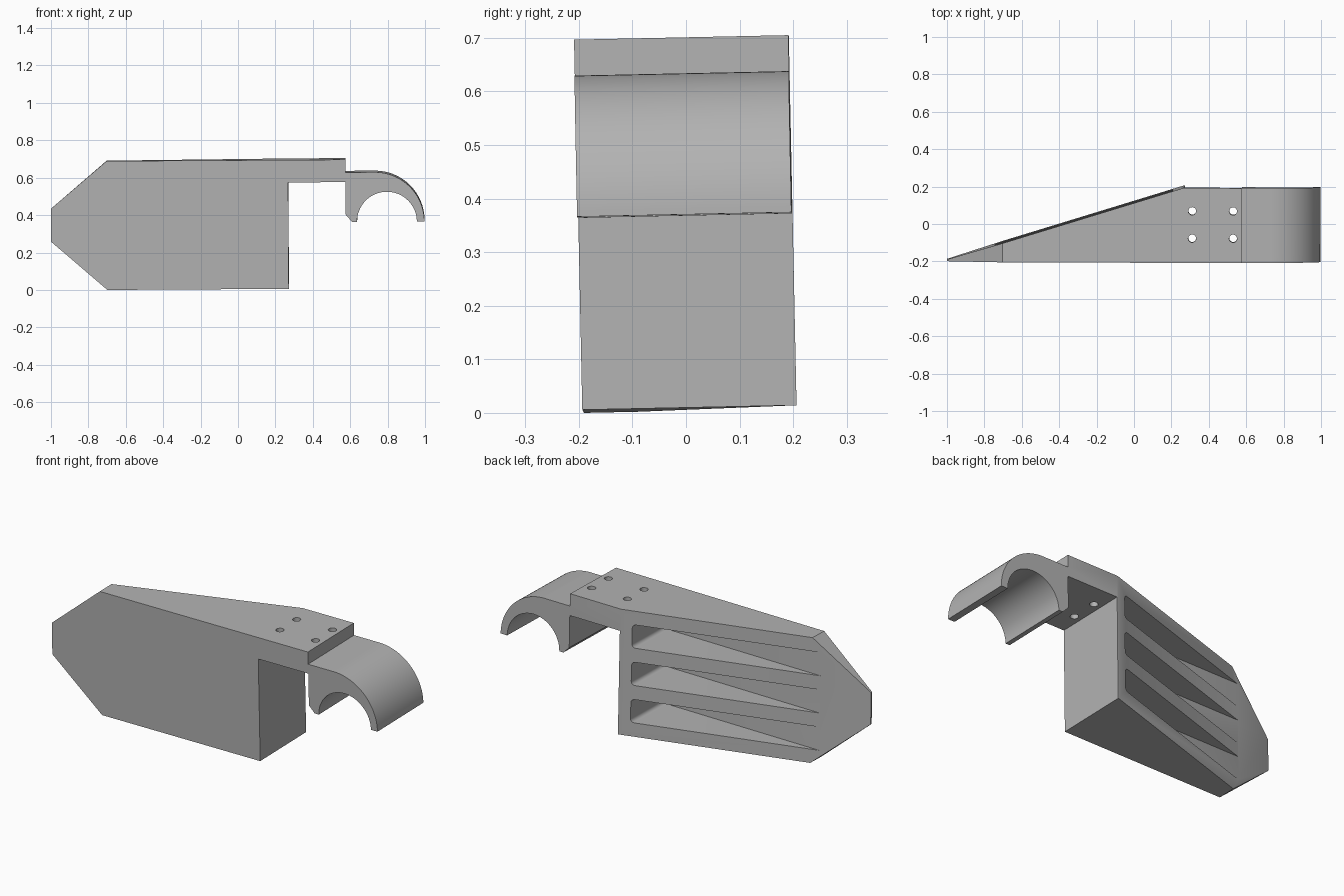
import bpy, bmesh
from math import sin, cos, pi
from mathutils import Euler, Matrix, Vector

if "Cube" in bpy.data.objects:
    bpy.data.objects.remove(bpy.data.objects["Cube"], do_unlink=True)

grey = bpy.data.materials.new("plain grey")
grey.use_nodes = True
grey.diffuse_color = (0.45, 0.45, 0.45, 1)
grey.node_tree.nodes["Principled BSDF"].inputs["Base Color"].default_value = grey.diffuse_color


def arc(cx, cz, r, a0, a1, n):
    """Points on a circular arc, in half turns from a0 to a1."""
    angles = [pi * (a0 + (a1 - a0) * i / n) for i in range(n + 1)]
    return [(cx + r * cos(a), cz + r * sin(a)) for a in angles]


def prism(points, y0, y1):
    """Extrude an x-z outline along y."""
    bm = bmesh.new()
    face = bm.faces.new([bm.verts.new((x, y0, z)) for x, z in points])
    out = bmesh.ops.extrude_face_region(bm, geom=[face])
    moved = [v for v in out["geom"] if isinstance(v, bmesh.types.BMVert)]
    bmesh.ops.translate(bm, vec=(0, y1 - y0, 0), verts=moved)
    bmesh.ops.recalc_face_normals(bm, faces=bm.faces)
    return bm


def make_object(name, bm):
    mesh = bpy.data.meshes.new(name)
    bm.to_mesh(mesh)
    bm.free()
    mesh.materials.append(grey)
    ob = bpy.data.objects.new(name, mesh)
    bpy.context.collection.objects.link(ob)
    return ob


# Side outline: panel, mounting plate and clip arm with a round hook
top, bottom, foot = 0.697, 0.008, 0.364
outline = [(-1, 0.268), (-0.7, bottom), (0.27, bottom), (0.27, 0.577),
           (0.577, 0.577), (0.577, 0.4), (0.612, foot)]
outline += arc(0.797, foot, 0.16, 1, 0, 32)
outline += arc(0.732, foot, 0.265, 0, 0.5, 32)
outline += [(0.577, 0.629), (0.577, top), (-0.7, top), (-1, 0.443)]
bm = prism(outline, -0.2, 0.2)

# Slanted back, tapering the panel to a thin edge
start, end = Vector((0.265, 0.2, 0)), Vector((-1, -0.191, 0))
run = end - start
cut = bmesh.ops.bisect_plane(bm, geom=bm.verts[:] + bm.edges[:] + bm.faces[:],
                             plane_co=start, plane_no=(-run.y, run.x, 0) if run.x > 0 else (run.y, -run.x, 0),
                             clear_outer=True)
bmesh.ops.holes_fill(bm, edges=[e for e in bm.edges if e.is_boundary], sides=0)
bmesh.ops.recalc_face_normals(bm, faces=bm.faces)
bracket = make_object("wedge_bracket", bm)

cutters = []

# Three tapering pockets with rounded ends
half, r, x_end = 0.064, 0.02, 0.207
for z in (0.148, 0.353, 0.558):
    pocket = [(-0.9, z + half), (-0.9, z - half)]
    pocket += arc(x_end - r, z - half + r, r, -0.5, 0, 6)
    pocket += arc(x_end - r, z + half - r, r, 0, 0.5, 6)
    cutters.append(make_object("pocket_cutter", prism(pocket, -0.112, 0.3)))

# Four screw holes through the mounting plate
for x in (0.313, 0.532):
    for y in (-0.069, 0.077):
        bm = bmesh.new()
        bmesh.ops.create_cone(bm, cap_ends=True, segments=24, radius1=0.021, radius2=0.021,
                              depth=0.28, matrix=Matrix.Translation((x, y, 0.64)))
        # The two holes beside the panel stay clear of its side face
        cutters.append(make_object("hole_cutter", bm))

bpy.context.view_layer.objects.active = bracket
for cutter in cutters:
    cutter.hide_render = True
    mod = bracket.modifiers.new("cut", "BOOLEAN")
    mod.operation, mod.solver, mod.object = "DIFFERENCE", "EXACT", cutter
    bpy.ops.object.modifier_apply(modifier=mod.name)
    bpy.data.objects.remove(cutter, do_unlink=True)

# Slight tilt of the whole part, resting on the ground
pivot = Matrix.Translation((0, 0, 0.35))
tilt = Euler((0.021, -0.006, -0.003)).to_matrix().to_4x4()
bracket.data.transform(pivot @ tilt @ pivot.inverted())
low = min(v.co.z for v in bracket.data.vertices)
bracket.data.transform(Matrix.Translation((0, 0, -low)))

for ob in bpy.context.selected_objects:
    ob.select_set(False)
bracket.select_set(True)
bpy.ops.object.shade_smooth_by_angle(angle=0.5)
